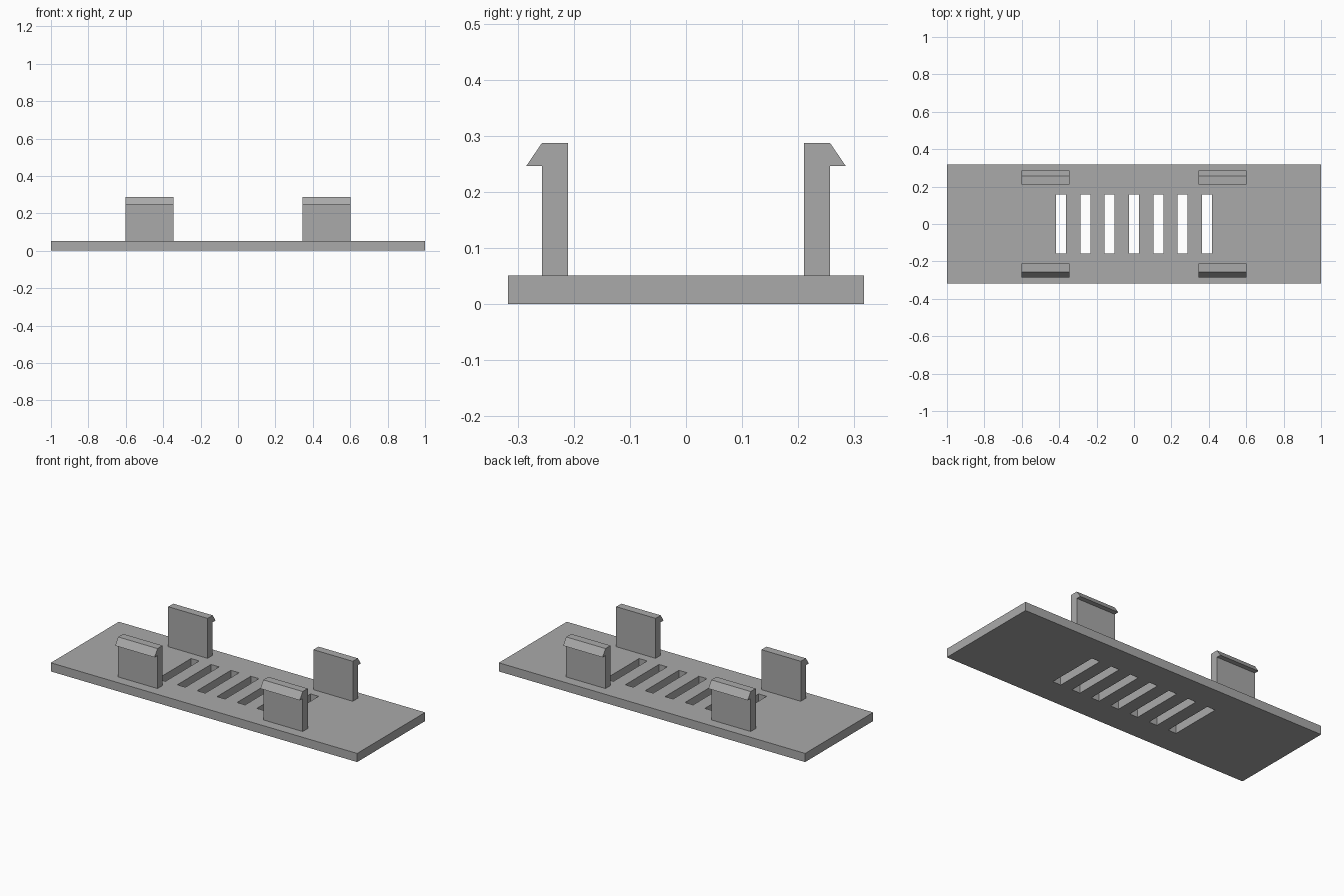
import bpy
import bmesh
from mathutils import Matrix

default = bpy.data.objects.get("Cube")
if default:
    bpy.data.objects.remove(default, do_unlink=True)

LENGTH, WIDTH, THICK = 2.0, 0.634, 0.051
SLOT_COUNT, SLOT_PITCH, SLOT_W, SLOT_L = 7, 0.13, 0.053, 0.315
CLIP_X, CLIP_W = 0.474, 0.257

grey = bpy.data.materials.new("plain grey")
grey.use_nodes = True
colour = (0.4, 0.4, 0.4, 1)
grey.diffuse_color = colour
grey.node_tree.nodes["Principled BSDF"].inputs["Base Color"].default_value = colour


def add_object(name, bm):
    bmesh.ops.recalc_face_normals(bm, faces=bm.faces)
    mesh = bpy.data.meshes.new(name)
    bm.to_mesh(mesh)
    bm.free()
    mesh.materials.append(grey)
    obj = bpy.data.objects.new(name, mesh)
    bpy.context.collection.objects.link(obj)
    return obj


def add_box(bm, centre, size):
    matrix = Matrix.Translation(centre) @ Matrix.Diagonal((*size, 1))
    bmesh.ops.create_cube(bm, size=1, matrix=matrix)


# Base plate
bm = bmesh.new()
add_box(bm, (0, 0, THICK / 2), (LENGTH, WIDTH, THICK))
plate = add_object("base_plate", bm)

# Row of vent slots cut through the plate
bm = bmesh.new()
for i in range(SLOT_COUNT):
    x = (i - (SLOT_COUNT - 1) / 2) * SLOT_PITCH
    add_box(bm, (x, 0, THICK / 2), (SLOT_W, SLOT_L, THICK * 3))
cutter = add_object("slot_cutter", bm)
cutter.hide_render = True
cut = plate.modifiers.new("vent_slots", "BOOLEAN")
cut.operation = "DIFFERENCE"
cut.solver = "EXACT"
cut.object = cutter
bpy.context.view_layer.objects.active = plate
bpy.ops.object.modifier_apply(modifier=cut.name)
bpy.data.objects.remove(cutter, do_unlink=True)

# Snap clips: hooked (y, z) profile extruded along x, hook facing outwards
PROFILE = [(0.21, THICK), (0.257, THICK), (0.257, 0.246),
           (0.285, 0.246), (0.257, 0.287), (0.21, 0.287)]


def add_clip(name, x, side):
    bm = bmesh.new()
    face = bm.faces.new([bm.verts.new((x - CLIP_W / 2, side * y, z)) for y, z in PROFILE])
    result = bmesh.ops.extrude_face_region(bm, geom=[face])
    verts = [g for g in result["geom"] if isinstance(g, bmesh.types.BMVert)]
    bmesh.ops.translate(bm, verts=verts, vec=(CLIP_W, 0, 0))
    add_object(name, bm)


for x_name, sx in (("left", 1), ("right", -1)):
    for y_name, sy in (("front", -1), ("back", 1)):
        add_clip(f"{y_name}_{x_name}_clip", sx * CLIP_X, sy)
